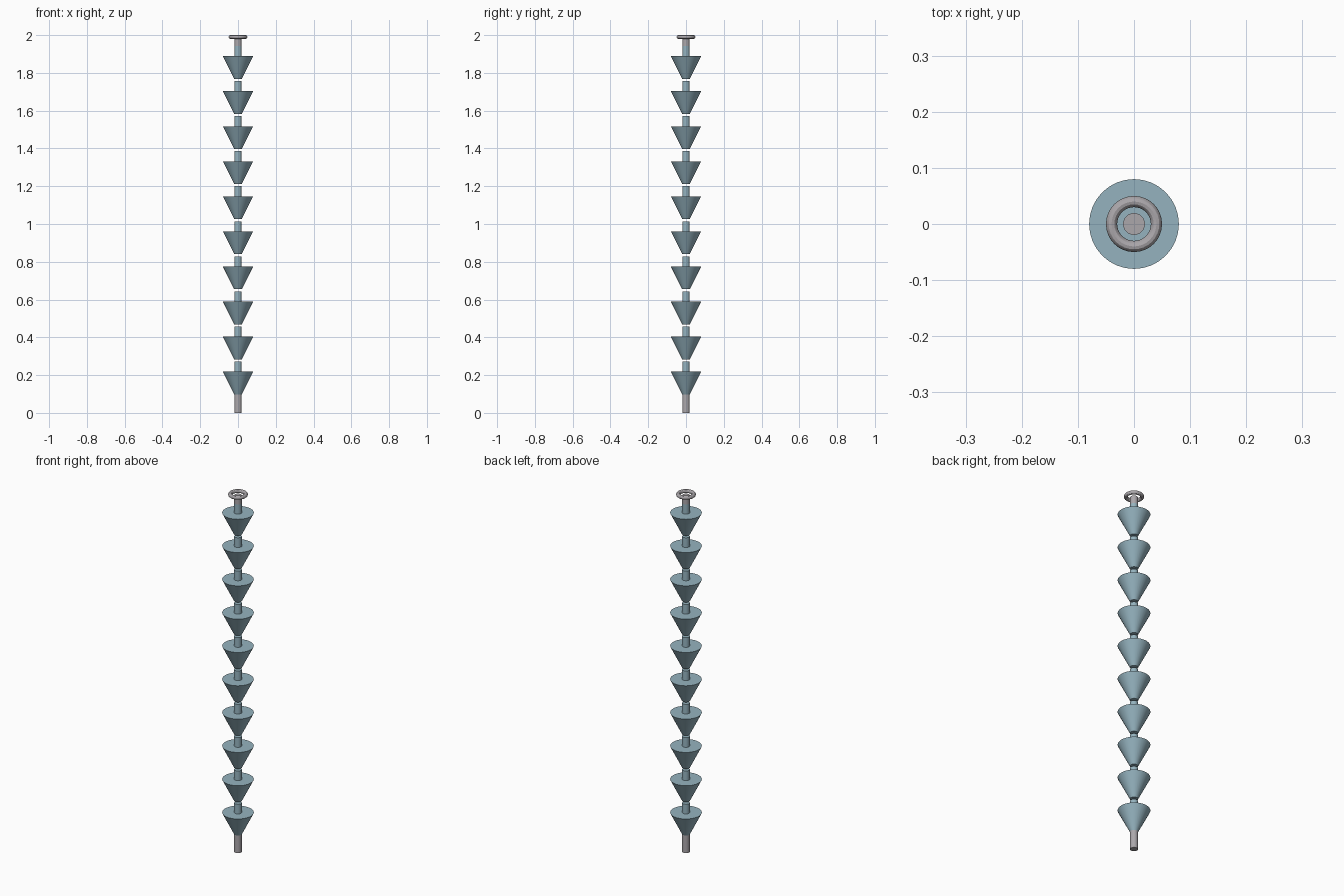
import bpy

SIDES = 32
COUNT = 10
PITCH = 0.1856
ROD_R = 0.0195

cube = bpy.data.objects.get("Cube")
if cube:
    bpy.data.objects.remove(cube, do_unlink=True)


def make_material(name, rgb):
    mat = bpy.data.materials.new(name)
    mat.use_nodes = True
    color = (*rgb, 1.0)
    mat.diffuse_color = color
    mat.node_tree.nodes["Principled BSDF"].inputs["Base Color"].default_value = color
    return mat


blue = make_material("pale blue", (0.30, 0.45, 0.52))
grey = make_material("warm grey", (0.41, 0.39, 0.41))


def finish(name, mat):
    obj = bpy.context.object
    obj.name = name
    obj.data.materials.append(mat)
    bpy.ops.object.shade_smooth_by_angle()
    return obj


def tapered(name, bottom, top, r_bottom, r_top, mat):
    bpy.ops.mesh.primitive_cone_add(
        vertices=SIDES, radius1=r_bottom, radius2=r_top,
        depth=top - bottom, location=(0, 0, (bottom + top) / 2))
    return finish(name, mat)


# Lower rod
tapered("bottom_rod", 0, 0.098, ROD_R, ROD_R, grey)

# Stack of cups, each with a short link above it
for i in range(COUNT):
    base = 0.098 + i * PITCH
    rim = base + 0.12
    tapered(f"cup_{i + 1}", base, rim, 0.02, 0.08, blue)
    tapered(f"link_{i + 1}", rim, rim + 0.054, ROD_R, ROD_R, blue)

# Upper rod and hanging ring
tapered("top_rod", 1.942, 1.985, ROD_R, ROD_R, grey)
bpy.ops.mesh.primitive_torus_add(
    major_segments=SIDES, minor_segments=12,
    major_radius=0.04, minor_radius=0.01, location=(0, 0, 1.99))
finish("hanging_ring", grey)
